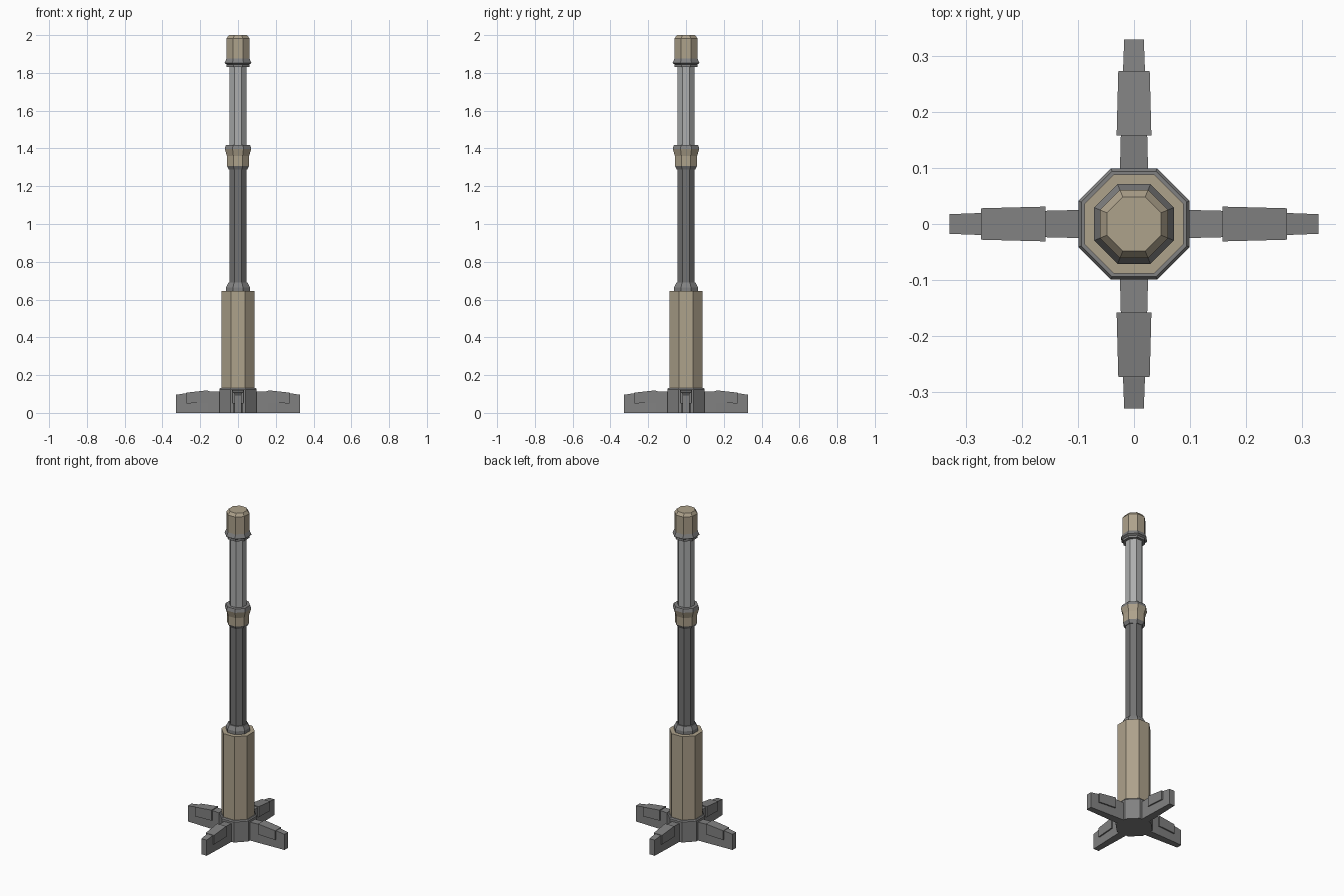
import bpy, bmesh
from math import pi, cos, sin

if "Cube" in bpy.data.objects:
    bpy.data.objects.remove(bpy.data.objects["Cube"])


def mat(name, c):
    m = bpy.data.materials.new(name)
    m.diffuse_color = (*c, 1)
    m.use_nodes = True
    m.node_tree.nodes["Principled BSDF"].inputs["Base Color"].default_value = m.diffuse_color
    return m


beige = mat("beige", (0.42, 0.36, 0.26))
dark = mat("dark_grey", (0.17, 0.17, 0.17))
mid = mat("mid_grey", (0.22, 0.22, 0.22))
light = mat("light_grey", (0.42, 0.43, 0.43))


def finish(bm, name, material):
    bmesh.ops.recalc_face_normals(bm, faces=bm.faces)
    me = bpy.data.meshes.new(name)
    bm.to_mesh(me)
    bm.free()
    me.materials.append(material)
    ob = bpy.data.objects.new(name, me)
    bpy.context.collection.objects.link(ob)
    return ob


def octagon(name, profile, material):
    """Stack octagonal rings; profile = (half width across flats, z)."""
    bm = bmesh.new()
    rings = []
    for a, z in profile:
        r = a / cos(pi / 8)
        rings.append([bm.verts.new((r * cos(pi / 8 + i * pi / 4),
                                    r * sin(pi / 8 + i * pi / 4), z)) for i in range(8)])
    for lo, hi in zip(rings, rings[1:]):
        for i in range(8):
            j = (i + 1) % 8
            bm.faces.new((lo[i], lo[j], hi[j], hi[i]))
    bm.faces.new(rings[0])
    bm.faces.new(rings[-1])
    return finish(bm, name, material)


def beam(name, sections, angle, material):
    """Loft rectangular sections outward; section = (r, half width, z low, z high)."""
    bm = bmesh.new()
    rings = [[bm.verts.new((r, y, z)) for y, z in ((-w, lo), (w, lo), (w, hi), (-w, hi))]
             for r, w, lo, hi in sections]
    for a, b in zip(rings, rings[1:]):
        for i in range(4):
            j = (i + 1) % 4
            bm.faces.new((a[i], a[j], b[j], b[i]))
    bm.faces.new(rings[0])
    bm.faces.new(rings[-1])
    finish(bm, name, material).rotation_euler.z = angle


# Base hub and lower housing
octagon("base_hub", [(.099, 0), (.099, .125), (.094, .132)], mid)
octagon("lower_housing", [(.088, .125), (.088, .645)], beige)
octagon("housing_collar", [(.063, .64), (.063, .665), (.051, .69)], mid)

# Poles
octagon("lower_pole", [(.045, .68), (.045, 1.30)], dark)
octagon("upper_pole", [(.045, 1.41), (.045, 1.84)], light)

# Coupling between the poles
octagon("coupling_base", [(.048, 1.288), (.059, 1.308)], mid)
octagon("coupling_sleeve", [(.059, 1.308), (.059, 1.36), (.070, 1.398)], beige)
octagon("coupling_rim", [(.070, 1.398), (.064, 1.418)], mid)

# Top cap
octagon("cap_collar", [(.060, 1.832), (.060, 1.845), (.071, 1.852), (.061, 1.876)], mid)
octagon("top_cap", [(.061, 1.87), (.061, 1.982), (.048, 2.0)], beige)

# Four feet with raised pads
for k in range(4):
    ang = k * pi / 2
    beam(f"foot_{k + 1}", [(.08, .0255, 0, .111), (.16, .0235, 0, .115),
                           (.275, .0195, 0, .104), (.329, .0175, 0, .096)], ang, mid)
    beam(f"foot_pad_{k + 1}", [(.158, .031, .055, .120), (.273, .028, .05, .107)], ang, mid)
